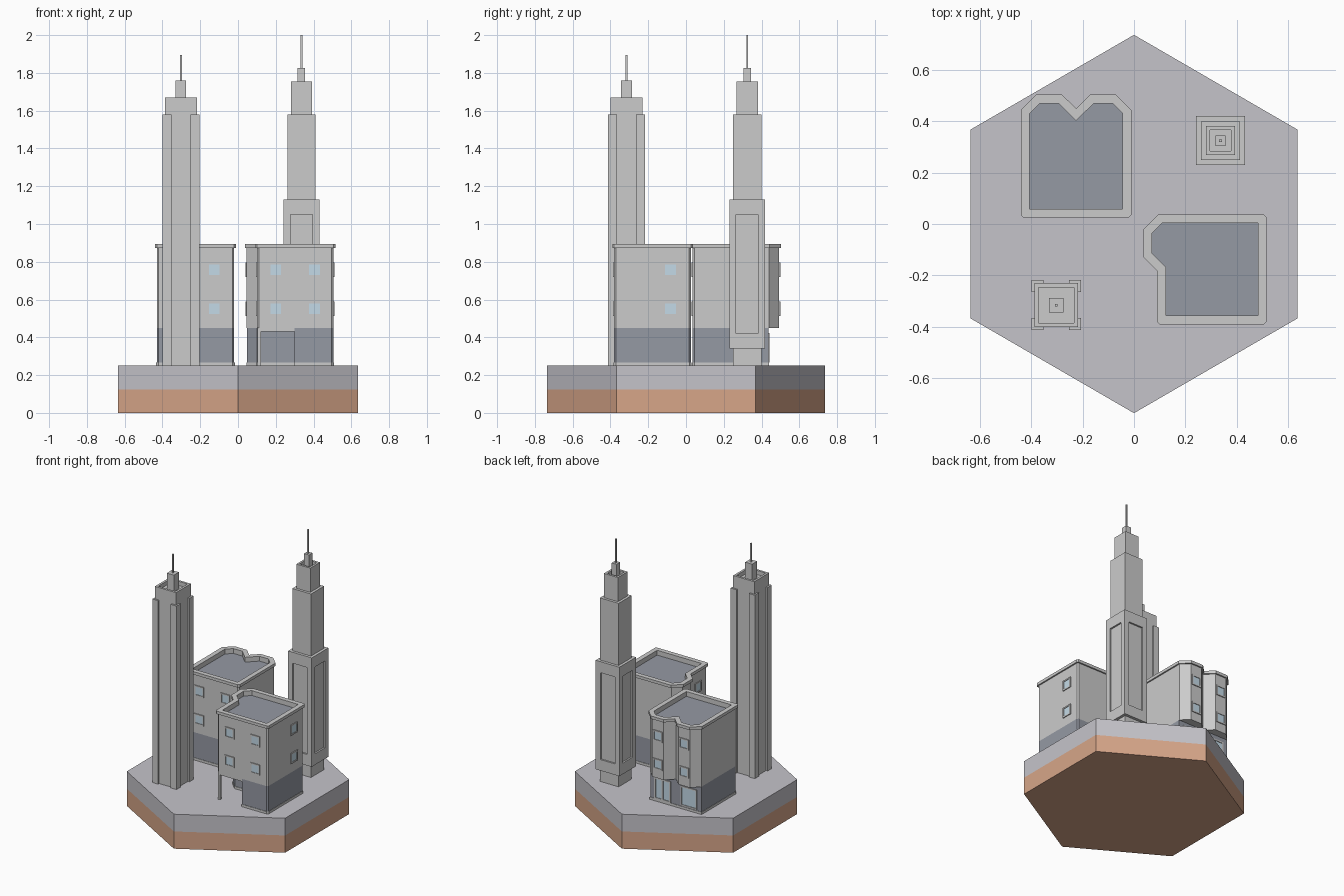
import bpy, bmesh
from mathutils import Vector

if "Cube" in bpy.data.objects:
    bpy.data.objects.remove(bpy.data.objects["Cube"])


def mat(name, r, g, b):
    m = bpy.data.materials.new(name)
    m.diffuse_color = (r, g, b, 1)
    m.use_nodes = True
    m.node_tree.nodes["Principled BSDF"].inputs["Base Color"].default_value = m.diffuse_color
    return m


SLATE = mat("slate", .30, .32, .37)
PAVING = mat("paving", .56, .55, .59)
EARTH = mat("earth", .68, .38, .25)
GLASS = mat("glass", .55, .70, .80)


def finish(name, bm, m):
    bmesh.ops.recalc_face_normals(bm, faces=bm.faces)
    me = bpy.data.meshes.new(name)
    bm.to_mesh(me)
    bm.free()
    ob = bpy.data.objects.new(name, me)
    bpy.context.collection.objects.link(ob)
    if m:
        me.materials.append(m)
    return ob


def boxes(name, items, m=None):
    """items: (xmin, xmax, ymin, ymax, zmin, zmax)"""
    bm = bmesh.new()
    for x0, x1, y0, y1, z0, z1 in items:
        vs = bmesh.ops.create_cube(bm, size=1)['verts']
        for v in vs:
            v.co = Vector((x0 if v.co.x < 0 else x1, y0 if v.co.y < 0 else y1,
                           z0 if v.co.z < 0 else z1))
    return finish(name, bm, m)


def prism(name, loops, z0, z1, m=None):
    """Extrude an outline; a second loop is a hole."""
    bm = bmesh.new()
    edges = []
    for pts in loops:
        vs = [bm.verts.new((p[0], p[1], z0)) for p in pts]
        if len(loops) == 1:
            bm.faces.new(vs)
        else:
            edges += [bm.edges.new((vs[i - 1], vs[i])) for i in range(len(vs))]
    if edges:
        bmesh.ops.triangle_fill(bm, use_beauty=True, edges=edges, normal=(0, 0, 1))
    r = bmesh.ops.extrude_face_region(bm, geom=bm.faces[:])
    for v in r['geom']:
        if isinstance(v, bmesh.types.BMVert):
            v.co.z = z1
    return finish(name, bm, m)


def inset(pts, d):
    """Move a counter-clockwise outline inwards by d."""
    P = [Vector(p) for p in pts]
    out = []
    for i, p in enumerate(P):
        a = (p - P[i - 1]).normalized()
        b = (P[(i + 1) % len(P)] - p).normalized()
        n1, n2 = Vector((-a.y, a.x)), Vector((-b.y, b.x))
        out.append(p + (n1 + n2) * (d / (1 + n1.dot(n2))))
    return out


def chamfer(pts, idx, d=.01):
    P = [Vector(p) for p in pts]
    out = []
    for i, p in enumerate(P):
        if i in idx:
            out += [p + (P[i - 1] - p).normalized() * d,
                    p + (P[(i + 1) % len(P)] - p).normalized() * d]
        else:
            out.append(p)
    return out


def square(cx, cy, h):
    return [(cx - h, cy - h), (cx + h, cy - h), (cx + h, cy + h), (cx - h, cy + h)]


def block(cx, cy, h, z0, z1):
    return (cx - h, cx + h, cy - h, cy + h, z0, z1)


def window(name, x, y, n, z, w=.076, h=.076, mullion=False):
    """Framed window on a wall facing axis direction n."""
    t, f = .010, .006
    def part(u0, u1, v0, v1, d):
        if n[0]:
            xs = sorted((x - n[0] * .004, x + n[0] * d))
            return (xs[0], xs[1], y + u0, y + u1, z + v0, z + v1)
        ys = sorted((y - n[1] * .004, y + n[1] * d))
        return (x + u0, x + u1, ys[0], ys[1], z + v0, z + v1)
    a, b = w / 2, h / 2
    bars = [part(-a, -a + t, -b, b, f), part(a - t, a, -b, b, f),
            part(-a + t, a - t, -b, -b + t, f), part(-a + t, a - t, b - t, b, f)]
    if mullion:
        bars.append(part(-t / 2, t / 2, -b + t, b - t, f))
    boxes(name + "_frame", bars)
    boxes(name + "_glass", [part(-a + t, a - t, -b + t, b - t, .002)], GLASS)


# Hexagonal ground tile
hexa = [(0, -.735), (.635, -.367), (.635, .367), (0, .735), (-.635, .367), (-.635, -.367)]
prism("earth_layer", [hexa], 0, .125, EARTH)
prism("paving_layer", [hexa], .125, .25, PAVING)

# Tower with corner piers
cx, cy = -.302, -.315
S = [(i, j) for i in (-1, 1) for j in (-1, 1)]
boxes("pier_tower_shaft", [block(cx, cy, .085, .25, 1.64)])
boxes("pier_tower_corner_piers",
      [block(cx + .0735 * i, cy + .0735 * j, .0235, .25, 1.58) for i, j in S])
prism("pier_tower_parapet", [square(cx, cy, .085), square(cx, cy, .069)], 1.64, 1.67)
boxes("pier_tower_roof_house", [block(cx, cy, .028, 1.64, 1.76)])
boxes("pier_tower_mast", [block(cx, cy, .005, 1.76, 1.895)])

# Stepped tower with recessed panels
cx, cy = .336, .324
boxes("stepped_tower_foot", [block(cx, cy, .075, .25, .34)])
boxes("stepped_tower_panels", [block(cx, cy, .083, .42, 1.05)])
boxes("stepped_tower_collars", [block(cx, cy, .095, .34, .42), block(cx, cy, .095, 1.05, 1.13)])
boxes("stepped_tower_corners",
      [block(cx + .0765 * i, cy + .0765 * j, .0185, .42, 1.05) for i, j in S])
boxes("stepped_tower_upper", [block(cx, cy, .075, 1.13, 1.58)])
boxes("stepped_tower_crown", [block(cx, cy, .056, 1.58, 1.73)])
prism("stepped_tower_parapet", [square(cx, cy, .056), square(cx, cy, .041)], 1.73, 1.755)
boxes("stepped_tower_roof_house", [block(cx, cy, .02, 1.73, 1.827)])
boxes("stepped_tower_mast", [block(cx, cy, .005, 1.827, 2.0)])


def house(name, outline, corners, ground):
    """Bay-windowed upper floors with parapet above a ground floor."""
    wall, roof = inset(outline, .01), inset(outline, .034)
    prism(name + "_ground_floor", [ground], .265, .45, SLATE)
    prism(name + "_plinth", [inset(ground, -.003)], .25, .267)
    prism(name + "_upper_walls", [chamfer(wall, corners)], .45, .85)
    prism(name + "_roof", [roof], .85, .858, SLATE)
    prism(name + "_wall_top", [chamfer(wall, corners), roof], .85, .872)
    prism(name + "_parapet", [chamfer(outline, corners), roof], .872, .893)


# Double-bay house
house("double_bay_house",
      [(-.44, .025), (-.01, .025), (-.01, .443), (-.07, .503), (-.17, .503), (-.225, .449),
       (-.28, .503), (-.38, .503), (-.44, .443)], (0, 1),
      chamfer([(-.43, .035), (-.02, .035), (-.02, .437), (-.43, .437)], (0, 1)))
for x in (-.12, -.33):
    for z in (.552, .757):
        window("bay_window", x, .493, (0, 1), z)
        window("street_window", x - .005, .035, (0, -1), z)
window("shop_door", -.12, .437, (0, 1), .345, .13, .155, True)
window("shop_window", -.33, .437, (0, 1), .345, .13, .145)

# Corner house with one bay and an open porch
house("corner_house",
      [(.09, -.39), (.515, -.39), (.515, .037), (.095, .037), (.036, -.022), (.036, -.128),
       (.09, -.182)], (0, 1, 2),
      [(.30, -.38), (.495, -.38), (.505, -.37), (.505, .017), (.495, .027), (.10, .027),
       (.047, -.026), (.047, -.125), (.10, -.178), (.30, -.178)])
boxes("porch_column", [(.103, .121, -.378, -.360, .25, .45)])
boxes("porch_beams", [(.103, .30, -.378, -.360, .43, .452), (.103, .121, -.360, -.178, .43, .452)])
for z in (.552, .757):
    for x in (.2, .405):
        window("front_window", x, -.38, (0, -1), z)
    window("side_window", .505, -.082, (1, 0), z)
    window("bay_window", .046, -.075, (-1, 0), z)
    window("porch_side_window", .10, -.28, (-1, 0), z)
